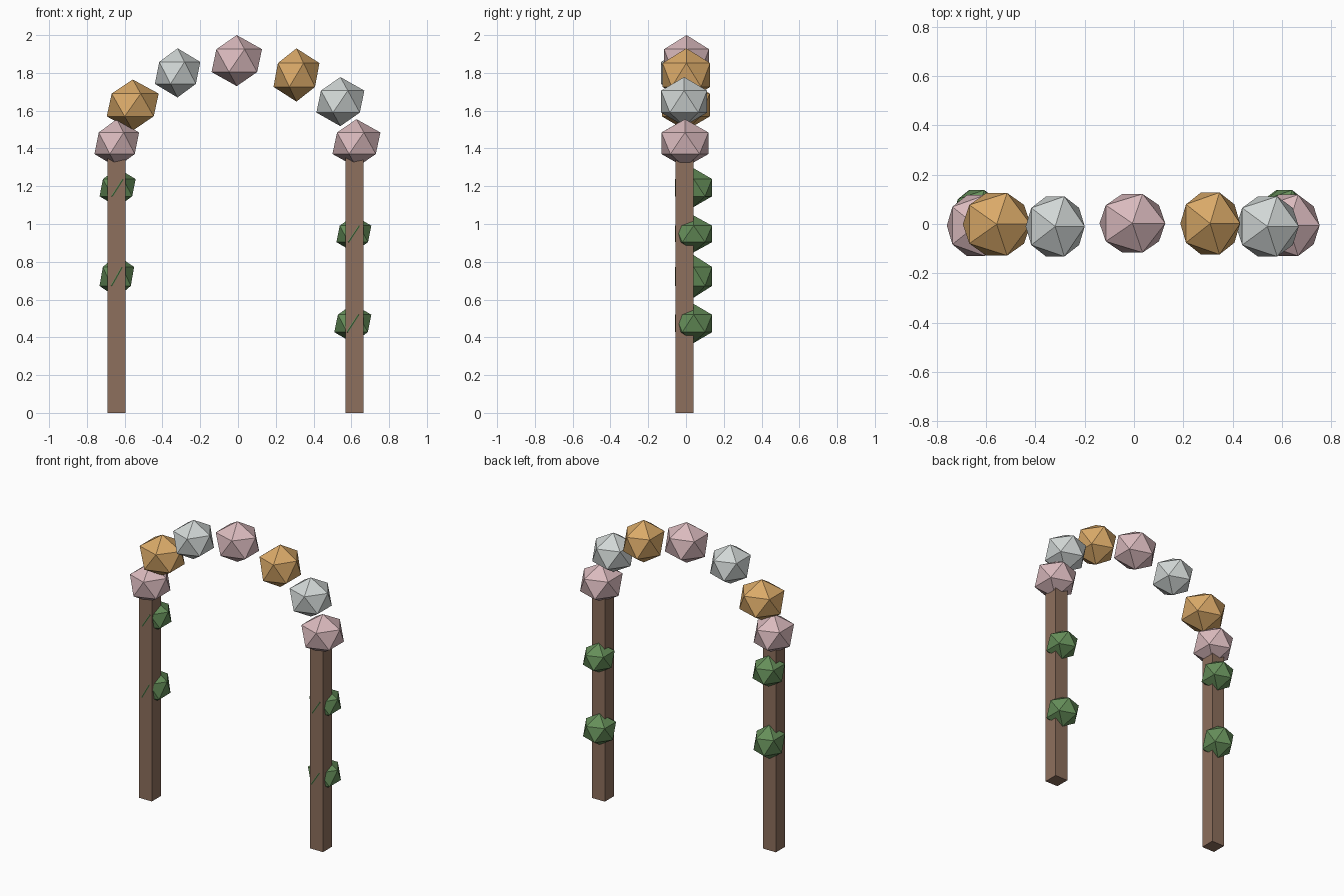
import bpy, bmesh
from mathutils import Vector

cube = bpy.data.objects.get("Cube")
if cube:
    bpy.data.objects.remove(cube, do_unlink=True)


def material(name, colour):
    mat = bpy.data.materials.new(name)
    mat.use_nodes = True
    rgba = (*colour, 1.0)
    mat.diffuse_color = rgba
    mat.node_tree.nodes["Principled BSDF"].inputs["Base Color"].default_value = rgba
    return mat


wood = material("brown_wood", (0.27, 0.16, 0.11))
pink = material("pale_pink", (0.70, 0.49, 0.51))
gold = material("warm_gold", (0.70, 0.40, 0.14))
white = material("silver_white", (0.64, 0.68, 0.67))
green = material("leaf_green", (0.13, 0.27, 0.10))


def fitted(name, mat, build, xs, ys, zs):
    """Build a primitive and stretch it to fill the given box."""
    bm = bmesh.new()
    build(bm)
    for axis, (low, high) in enumerate((xs, ys, zs)):
        values = [v.co[axis] for v in bm.verts]
        start, size = min(values), max(values) - min(values)
        for v in bm.verts:
            v.co[axis] = low + (v.co[axis] - start) / size * (high - low)
    # keep the object origin at the middle of the part
    middle = Vector([sum(r) / 2 for r in (xs, ys, zs)])
    bmesh.ops.translate(bm, verts=bm.verts, vec=-middle)
    mesh = bpy.data.meshes.new(name)
    bm.to_mesh(mesh)
    bm.free()
    mesh.materials.append(mat)
    obj = bpy.data.objects.new(name, mesh)
    obj.location = middle
    bpy.context.collection.objects.link(obj)
    return obj


def box(bm):
    bmesh.ops.create_cube(bm, size=1)


def ball(bm):
    bmesh.ops.create_icosphere(bm, subdivisions=1, radius=1)


# Square posts
for side, x in (("right", -0.643), ("left", 0.617)):
    fitted(side + "_post", wood, box, (x - 0.047, x + 0.047), (-0.055, 0.04), (0, 1.43))

# Flower clusters along the arch, from the model's right to its left
flowers = [
    (pink, (-0.76, -0.524), (-0.13, 0.117), (1.30, 1.555)),
    (gold, (-0.695, -0.42), (-0.128, 0.126), (1.495, 1.765)),
    (white, (-0.44, -0.20), (-0.132, 0.112), (1.67, 1.93)),
    (pink, (-0.14, 0.127), (-0.116, 0.122), (1.73, 2.0)),
    (gold, (0.188, 0.431), (-0.124, 0.128), (1.648, 1.93)),
    (white, (0.415, 0.669), (-0.132, 0.112), (1.518, 1.778)),
    (pink, (0.50, 0.754), (-0.13, 0.119), (1.30, 1.555)),
]
for i, (mat, xs, ys, zs) in enumerate(flowers, 1):
    fitted(f"flower_cluster_{i}", mat, ball, xs, ys, zs)

# Leaf clusters behind the posts, just piercing their front
leaves = [
    ((-0.733, -0.542), (1.09, 1.295)),
    ((-0.733, -0.55), (0.61, 0.835)),
    ((0.521, 0.706), (0.85, 1.045)),
    ((0.51, 0.706), (0.37, 0.577)),
]
for i, (xs, zs) in enumerate(leaves, 1):
    fitted(f"leaf_cluster_{i}", green, ball, xs, (-0.057, 0.138), zs)
